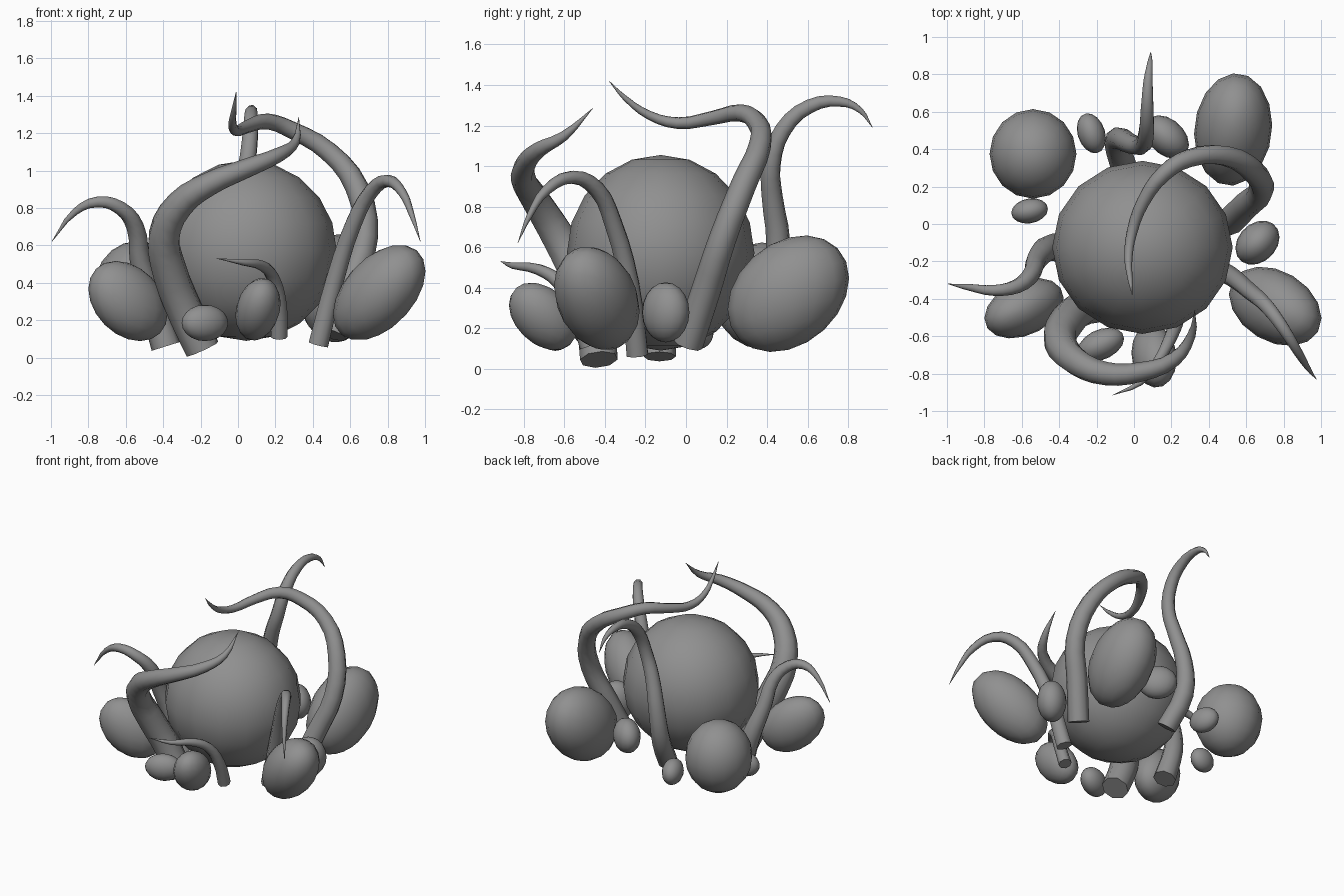
import bpy
from mathutils import Matrix
from math import sqrt

# Dark grey shared by every part
grey = bpy.data.materials.new("dark_grey")
grey.diffuse_color = (.28, .28, .28, 1)


def finish(ob):
    ob.data.materials.clear()
    ob.data.materials.append(grey)
    bpy.ops.object.select_all(action='DESELECT')
    ob.select_set(True)
    bpy.context.view_layer.objects.active = ob
    bpy.ops.object.shade_smooth_by_angle(angle=1.0)


def stone(name, centre, ext, tilt=(0, 0, 0)):
    """Ellipsoid with half extents ext, leaning by its xy, xz, yz correlations."""
    xy, xz, yz = tilt
    a = sqrt(1 - xy * xy)
    b = (yz - xy * xz) / a
    c = sqrt(max(0.01, 1 - xz * xz - b * b))
    lean = Matrix(((1, 0, 0, 0), (xy, a, 0, 0), (xz, b, c, 0), (0, 0, 0, 1)))
    bpy.ops.mesh.primitive_uv_sphere_add(segments=16, ring_count=10, radius=1.01)
    ob = bpy.context.object
    ob.name = name
    ob.data.transform(Matrix.Diagonal((*ext, 1)) @ lean)
    ob.location = centre
    finish(ob)


def tentacle(name, path):
    """Eight-sided tapering tube through points (x, y, z, radius)."""
    cu = bpy.data.curves.new(name, 'CURVE')
    cu.dimensions = '3D'
    cu.resolution_u = 3
    cu.bevel_depth = 1
    cu.bevel_resolution = 2
    cu.use_fill_caps = True
    sp = cu.splines.new('BEZIER')
    sp.bezier_points.add(len(path) - 1)
    for p, (x, y, z, r) in zip(sp.bezier_points, path):
        p.co = (x, y, z)
        p.radius = max(r, 0.001)
        p.handle_left_type = p.handle_right_type = 'AUTO'
    tmp = bpy.data.objects.new(name + "_path", cu)
    bpy.context.collection.objects.link(tmp)
    bpy.context.view_layer.update()
    me = bpy.data.meshes.new_from_object(
        tmp.evaluated_get(bpy.context.evaluated_depsgraph_get()))
    bpy.data.objects.remove(tmp)
    ob = bpy.data.objects.new(name, me)
    bpy.context.collection.objects.link(ob)
    finish(ob)


# Central round body
stone("body", (.045, -.125, .572), (.478, .458, .478))

# Ring of leaning stones
stone("back_left_stone", (-.54, .375, .36), (.23, .237, .26))
stone("back_right_stone", (.53, .505, .37), (.207, .298, .285), (.08, .05, .27))
stone("front_right_stone", (.755, -.44, .347), (.245, .21, .253), (-.3, .45, -.22))
stone("front_left_stone", (-.588, -.45, .302), (.21, .16, .212), (.33, -.3, -.12))
stone("front_stone", (.107, -.705, .258), (.12, .168, .165), (-.1, .2, -.35))
stone("front_pebble", (-.177, -.645, .185), (.123, .09, .096), (.35, 0, 0))
stone("left_pebble", (-.558, .07, .185), (.097, .067, .085), (.15, 0, 0))
stone("back_pebble", (.175, .465, .36), (.118, .115, .12), (-.35, 0, 0))
stone("back_left_pebble", (-.228, .485, .2), (.077, .106, .09), (-.25, 0, 0))
stone("right_pebble", (.66, -.1, .278), (.117, .117, .147), (.25, 0, 0))

# Curling tentacles
tentacle("front_tentacle", [
    (-.19, -.43, .045, .095), (-.28, -.45, .24, .098), (-.365, -.53, .46, .096),
    (-.395, -.63, .65, .088), (-.31, -.735, .82, .076), (-.15, -.80, .93, .063),
    (.04, -.79, 1.01, .052), (.22, -.72, 1.085, .039), (.305, -.6, 1.15, .025),
    (.325, -.46, 1.285, 0)])
tentacle("right_tall_tentacle", [
    (.51, .01, .12, .075), (.60, .10, .39, .073), (.68, .18, .64, .068),
    (.635, .285, .91, .063), (.485, .365, 1.10, .056), (.29, .35, 1.215, .049),
    (.16, .27, 1.262, .043), (.05, .12, 1.235, .035), (-.01, -.04, 1.212, .029),
    (-.03, -.18, 1.25, .022), (-.02, -.3, 1.335, .013), (-.01, -.38, 1.42, 0)])
tentacle("back_tentacle", [
    (-.05, .29, .16, .07), (-.09, .43, .38, .068), (-.07, .455, .62, .061),
    (-.01, .425, .85, .053), (.04, .42, 1.0, .048), (.065, .48, 1.18, .044),
    (.07, .61, 1.295, .037), (.075, .76, 1.318, .027), (.085, .86, 1.275, .015),
    (.09, .92, 1.19, 0)])
tentacle("right_tentacle", [
    (.43, -.24, .07, .057), (.52, -.28, .42, .052), (.62, -.36, .72, .046),
    (.71, -.44, .885, .041), (.80, -.56, .945, .034), (.88, -.69, .88, .025),
    (.93, -.77, .76, .015), (.975, -.83, .62, 0)])
tentacle("left_tentacle", [
    (-.385, -.13, .06, .08), (-.46, -.13, .3, .07), (-.525, -.2, .53, .055),
    (-.55, -.27, .70, .047), (-.63, -.335, .80, .039), (-.75, -.355, .832, .031),
    (-.87, -.34, .78, .02), (-.995, -.32, .62, 0)])
tentacle("small_front_tentacle", [
    (.22, -.48, .11, .045), (.22, -.54, .28, .041), (.185, -.63, .43, .035),
    (.13, -.73, .49, .028), (.03, -.85, .508, .017), (-.115, -.915, .53, 0)])
